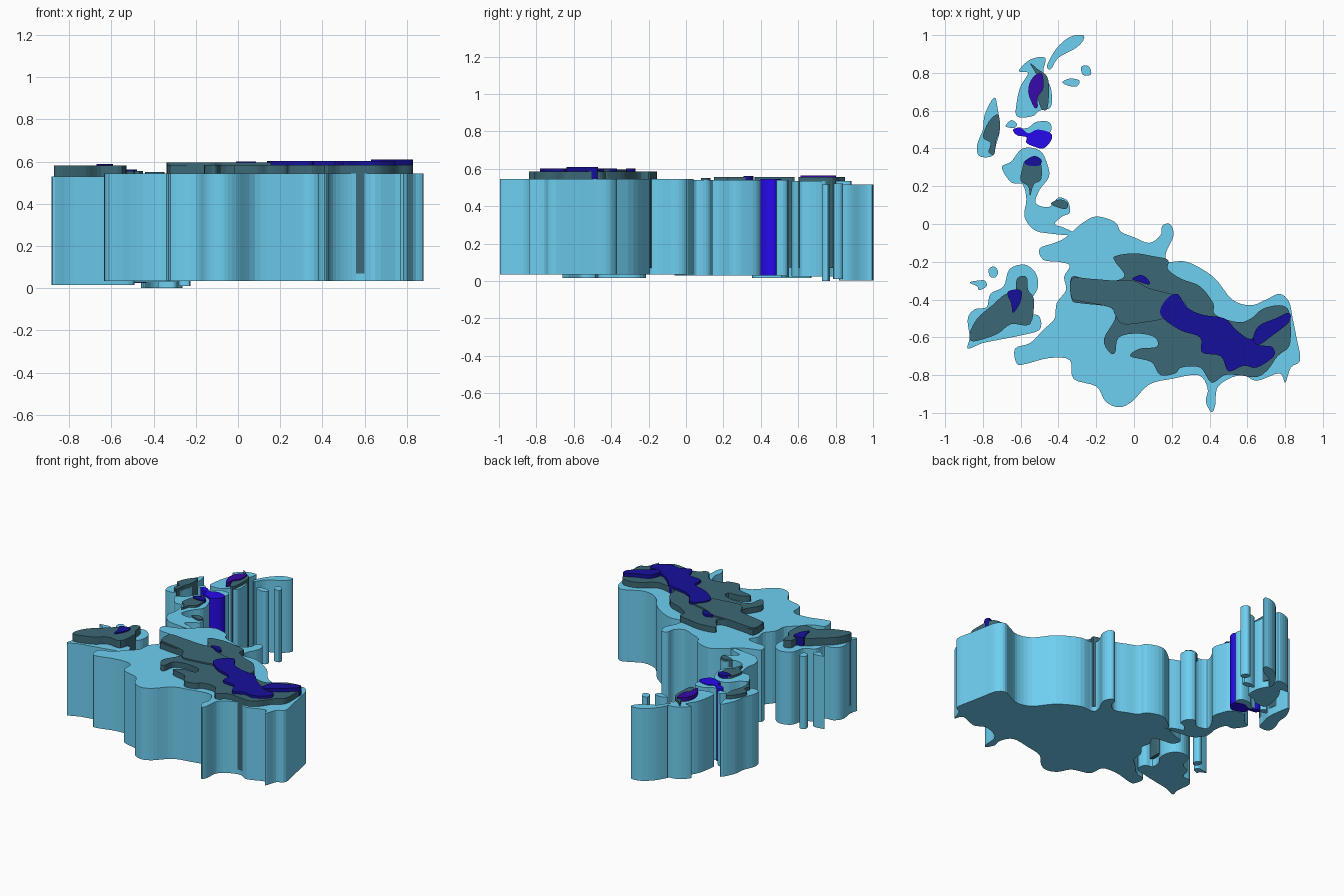
import bpy, bmesh
from mathutils import Vector

def material(name, rgb):
    m = bpy.data.materials.new(name)
    m.diffuse_color = (*rgb, 1)
    return m

LAND = material("light_blue", (0.155, 0.62, 0.88))
HILL = material("slate", (0.045, 0.14, 0.18))
PEAK = material("navy", (0.008, 0.005, 0.33))
BLUE = material("bright_blue", (0.02, 0.003, 0.85))
PURPLE = material("purple", (0.04, 0.003, 0.4))

def smooth_loop(pts, n=4):
    # closed Catmull-Rom curve through the outline points
    out, k = [], len(pts)
    for i in range(k):
        a, b, c, d = (pts[(i + j) % k] for j in (-1, 0, 1, 2))
        for s in range(n):
            t = s / n
            out.append(0.5 * (2*b + (c - a)*t + (2*a - 5*b + 4*c - d)*t*t + (3*b - a - 3*c + d)*t**3))
    return out

def slab(name, mat, z0, z1, outline):
    # outline points are in hundredths of a unit
    pts = [Vector(p) / 100 for p in outline]
    bm = bmesh.new()
    base = bm.faces.new([bm.verts.new((p.x, p.y, z0)) for p in smooth_loop(pts)])
    top = bmesh.ops.extrude_face_region(bm, geom=[base], use_keep_orig=True)["geom"]
    for v in top:
        if isinstance(v, bmesh.types.BMVert):
            v.co.z = z1
    bmesh.ops.recalc_face_normals(bm, faces=bm.faces)
    bmesh.ops.triangulate(bm, faces=[f for f in bm.faces if len(f.verts) > 4])
    me = bpy.data.meshes.new(name)
    bm.to_mesh(me)
    bm.free()
    me.materials.append(mat)
    bpy.context.collection.objects.link(bpy.data.objects.new(name, me))

# Main island: base, hills, peaks
slab("main_island", LAND, 0.035, 0.545, [
    (-36, -7), (-28, 0), (-20, 4), (-10, 1), (-7, -4), (0, -7), (8, -10), (14, -6), (15, -1),
    (19, 0), (21, -6), (17, -15), (18, -20), (28, -20), (42, -28), (52, -40), (62, -43),
    (70, -40), (77, -37), (82, -41), (84, -50), (86, -60), (88, -72), (83, -76), (80, -84),
    (77, -79), (65, -83), (58, -80), (50, -82), (44, -87), (43, -96), (41, -99.5), (38, -94),
    (39, -87), (34, -80), (20, -82), (8, -85), (-1, -94), (-8, -97), (-15, -94), (-20, -86),
    (-32, -82), (-34, -72), (-45, -71), (-57, -74), (-62, -74), (-63, -66), (-55, -63),
    (-48, -56), (-42, -50), (-41, -42), (-36, -35), (-37, -28), (-34, -22), (-40, -20),
    (-48, -19), (-50, -13), (-42, -10)])
slab("main_hills", HILL, 0.07, 0.585, [
    (-10, -17), (0, -15.5), (10, -17), (18, -19), (18, -24), (25, -29), (35, -33), (42, -42),
    (43, -48), (55, -52), (62, -50), (68, -45), (77, -43), (82, -46), (83, -57), (82, -65),
    (76, -70), (71, -77), (65, -81), (55, -80), (48, -80), (41, -84), (35, -76), (25, -76),
    (22, -79), (14, -80), (9, -73), (-2, -70), (3, -66), (12, -65), (11, -60), (2, -58),
    (-8, -60), (-10, -68), (-13, -68), (-16, -61), (-10, -50), (-13, -44), (-28, -42),
    (-33, -40), (-33, -28), (-23, -30), (-10, -30), (-5, -27), (-10, -20)])
slab("west_ridge", HILL, 0.5, 0.595, [
    (-33, -29), (-23, -29), (-10, -30), (0, -30), (8, -34), (22, -38), (28, -45), (16, -50),
    (6, -52), (-6, -53), (-10, -48), (-13, -44), (-28, -41), (-33, -39)])
slab("main_peaks", PEAK, 0.5, 0.602, [
    (14, -48), (17, -40), (23, -37), (28, -44), (36, -48), (48, -50), (54, -56), (62, -61),
    (66, -54), (75, -50), (82, -47), (82, -52), (72, -60), (66, -64), (73, -65), (74, -70),
    (65, -76), (58, -75), (50, -78), (46, -70), (36, -68), (35, -60), (24, -56)])
slab("east_peak", PEAK, 0.5, 0.61, [
    (63, -61), (66, -54), (75, -50), (82, -47), (82, -52), (72, -60), (66, -64)])
slab("north_peak", PEAK, 0.5, 0.6, [(-1, -29), (4, -27), (8, -30), (8, -32), (4, -31)])

# Western island with two islets
slab("west_island", LAND, 0.015, 0.53, [
    (-66, -24), (-58, -21.5), (-52, -26), (-51, -34), (-55, -41), (-55, -47), (-50, -49),
    (-50, -56), (-60, -59), (-70, -61), (-80, -63), (-88, -66), (-87, -60), (-88, -50),
    (-84, -45), (-78, -44), (-76, -37), (-69, -33)])
slab("west_hills", HILL, 0.07, 0.582, [
    (-62, -29), (-57, -28), (-56, -35), (-53, -40), (-55, -53), (-65, -53), (-72, -58),
    (-80, -61), (-86, -62), (-87, -58), (-83, -50), (-75, -43), (-68, -37), (-63, -37)])
slab("west_peak", PEAK, 0.5, 0.59, [(-67, -36), (-60, -35), (-60, -41), (-64, -47), (-65, -42)])
slab("west_islet_a", LAND, 0.015, 0.53, [
    (-87, -31), (-83, -30), (-79, -30), (-78, -33), (-82, -35), (-83, -33)])
slab("west_islet_b", LAND, 0.015, 0.53, [
    (-77, -24), (-74, -22.5), (-72, -25), (-73, -28), (-76, -28)])

# Neck island just north of the main one
slab("neck_island", LAND, 0.03, 0.54, [
    (-59, 40), (-50, 39), (-46, 32), (-45, 25), (-50, 18), (-52, 11), (-45, 9), (-40, 14),
    (-35, 12), (-34, 6), (-38, 4), (-42, 0), (-37, -2), (-30, -6), (-45, -5), (-53, -3),
    (-58, 4), (-57, 13), (-59, 21), (-65, 22), (-70, 30), (-65, 33)])
slab("neck_hills", HILL, 0.07, 0.555, [
    (-57, 34), (-50, 34), (-49, 24), (-53, 21), (-55, 15), (-56, 20), (-60, 23), (-59, 30)])
slab("neck_peak", PEAK, 0.5, 0.562, [(-58, 33), (-53, 36), (-49, 34), (-50, 31), (-56, 31)])
slab("neck_knoll", HILL, 0.5, 0.55, [(-44, 11), (-39, 13), (-35, 11), (-36, 8), (-41, 9)])

# Blue island with its pale shore
slab("blue_shore", LAND, 0.03, 0.54, [
    (-62, 50), (-56, 51), (-52, 54), (-45, 54), (-44, 49), (-50, 45), (-58, 47)])
slab("blue_island", BLUE, 0.028, 0.545, [
    (-64, 50), (-60, 51), (-56, 48), (-51, 50), (-44, 48), (-44, 44), (-48, 40), (-53, 41),
    (-57, 43), (-57, 46), (-62, 47)])
slab("blue_islet", LAND, 0.02, 0.535, [(-68, 52), (-65, 55), (-62, 53), (-63, 51), (-66, 51)])

# North-western strip island
slab("strip_island", LAND, 0.015, 0.53, [
    (-74, 67), (-72, 60), (-71, 50), (-73, 42), (-75, 36), (-82, 36), (-83, 42), (-80, 50), (-79, 58)])
slab("strip_hills", HILL, 0.07, 0.555, [
    (-72, 58), (-71, 50), (-73, 44), (-74, 37), (-77, 38), (-76, 43), (-80, 46), (-77, 54)])

# Northern island
slab("north_island", LAND, 0.025, 0.535, [
    (-62, 57), (-62, 65), (-60, 73), (-56, 80), (-61, 81), (-55, 87), (-47, 88), (-48, 80),
    (-44, 72), (-44, 62), (-50, 60), (-54, 57)])
slab("north_hills", HILL, 0.07, 0.555, [
    (-55, 85), (-51, 82), (-46, 78), (-45, 70), (-46, 61), (-49, 61), (-51, 66), (-54, 70), (-51, 77)])
slab("north_summit", PURPLE, 0.5, 0.563, [
    (-49, 80), (-48, 72), (-51, 67), (-51, 62), (-53, 62), (-56, 70), (-54, 77)])

# Northernmost arc and islets
slab("arc_island", LAND, 0.002, 0.515, [
    (-27, 100), (-34, 99), (-41, 93), (-46, 84), (-44, 82), (-40, 88), (-31, 93), (-27, 97)])
slab("far_islet_a", LAND, 0.01, 0.52, [(-28, 83), (-25, 84), (-23, 82), (-23, 79), (-27, 79)])
slab("far_islet_b", LAND, 0.0, 0.515, [(-38, 75), (-34, 77), (-29, 76), (-30, 73), (-34, 73)])
